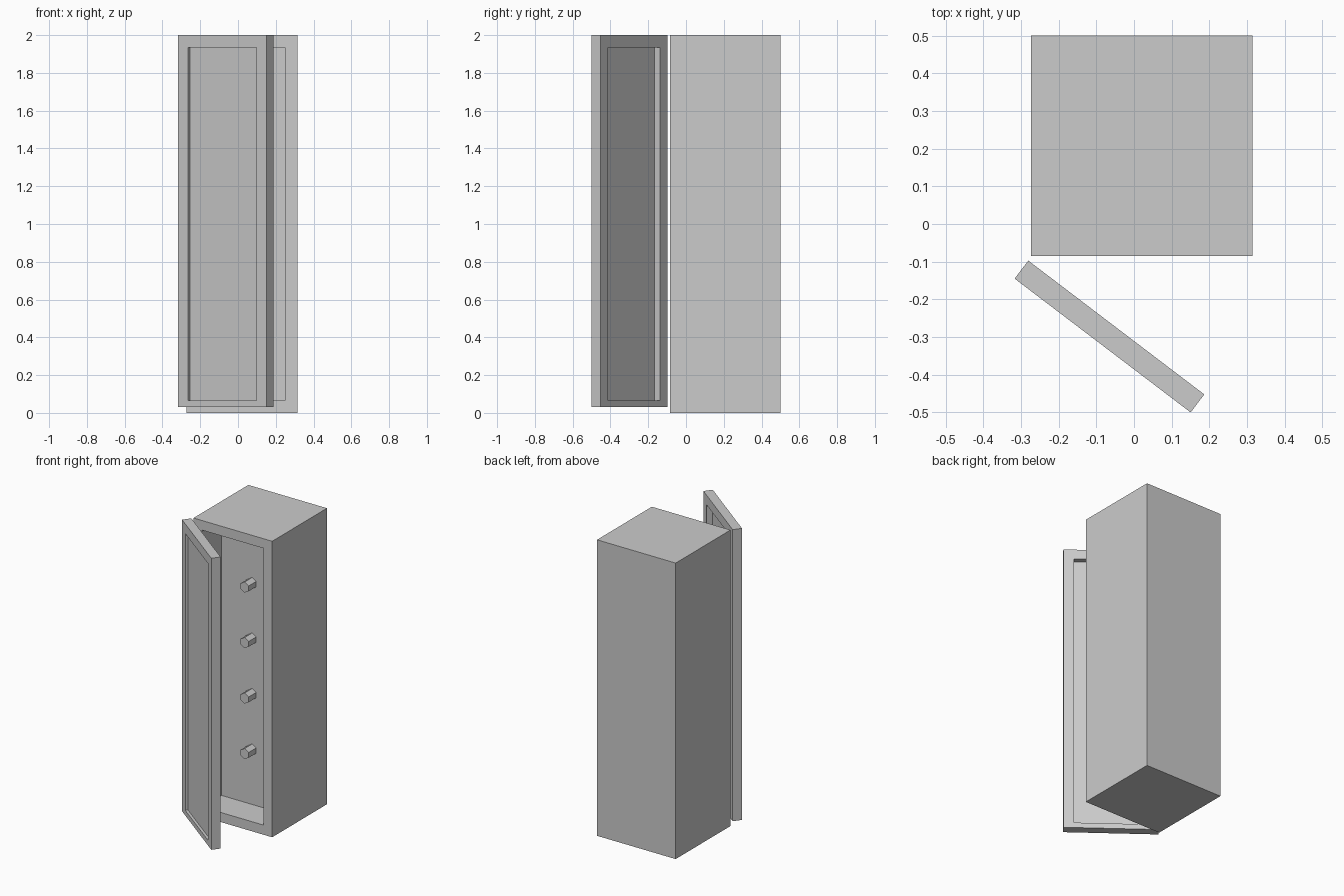
import bpy, bmesh, math
from mathutils import Vector, Matrix

if "Cube" in bpy.data.objects:
    bpy.data.objects.remove(bpy.data.objects["Cube"])


def box_with_recesses(name, lo, hi, recesses):
    """Box with rectangular recesses: (side in y, x0, x1, z0, z1, depth)."""
    bm = bmesh.new()
    lo, hi = Vector(lo), Vector(hi)
    size, mid = hi - lo, (lo + hi) / 2
    bmesh.ops.create_cube(bm, size=1, matrix=Matrix.Translation(mid) @ Matrix.Diagonal((*size, 1)))
    for side, x0, x1, z0, z1, depth in recesses:
        bm.normal_update()
        face = next(f for f in bm.faces if f.normal.y * side > 0.9
                    and abs(f.calc_center_median().y - (hi.y if side > 0 else lo.y)) < 1e-5)
        bmesh.ops.inset_region(bm, faces=[face], thickness=0.02)
        for v in face.verts:
            v.co.x = x0 if v.co.x < mid.x else x1
            v.co.z = z0 if v.co.z < mid.z else z1
        # sink the panel by a second ring of faces
        bmesh.ops.inset_region(bm, faces=[face], thickness=0.001)
        for v in face.verts:
            v.co.x = x0 if v.co.x < mid.x else x1
            v.co.z = z0 if v.co.z < mid.z else z1
            v.co.y -= side * depth
    bmesh.ops.recalc_face_normals(bm, faces=bm.faces)
    mesh = bpy.data.meshes.new(name)
    bm.to_mesh(mesh)
    bm.free()
    obj = bpy.data.objects.new(name, mesh)
    bpy.context.collection.objects.link(obj)
    return obj


# cabinet body with a shallow open front
BACK = 0.12
box_with_recesses("cabinet_body", (-0.273, -0.085, 0), (0.315, 0.5, 2),
                  [(-1, -0.208, 0.25, 0.065, 1.935, BACK + 0.085)])

# swung-open door, framed panel recessed on both faces; hinge corner at the local origin
W, T = 0.587, 0.06
door = box_with_recesses("door", (0, 0, 0.03), (W, T, 2),
                         [(-1, 0.066, W - 0.066, 0.065, 1.935, 0.017),
                          (1, 0.066, W - 0.066, 0.065, 1.935, 0.037)])
door.location = (-0.317, -0.145, 0)
door.rotation_euler.z = math.atan2(-0.355, 0.467)

# four pegs on the inner back wall
for i in range(4):
    bpy.ops.mesh.primitive_cylinder_add(vertices=6, radius=0.036, depth=0.085,
                                        location=(0.021, BACK - 0.0375, 0.4375 + i * 0.375),
                                        rotation=(math.pi / 2, 0, 0))
    bpy.context.object.name = f"peg_{i + 1}"
